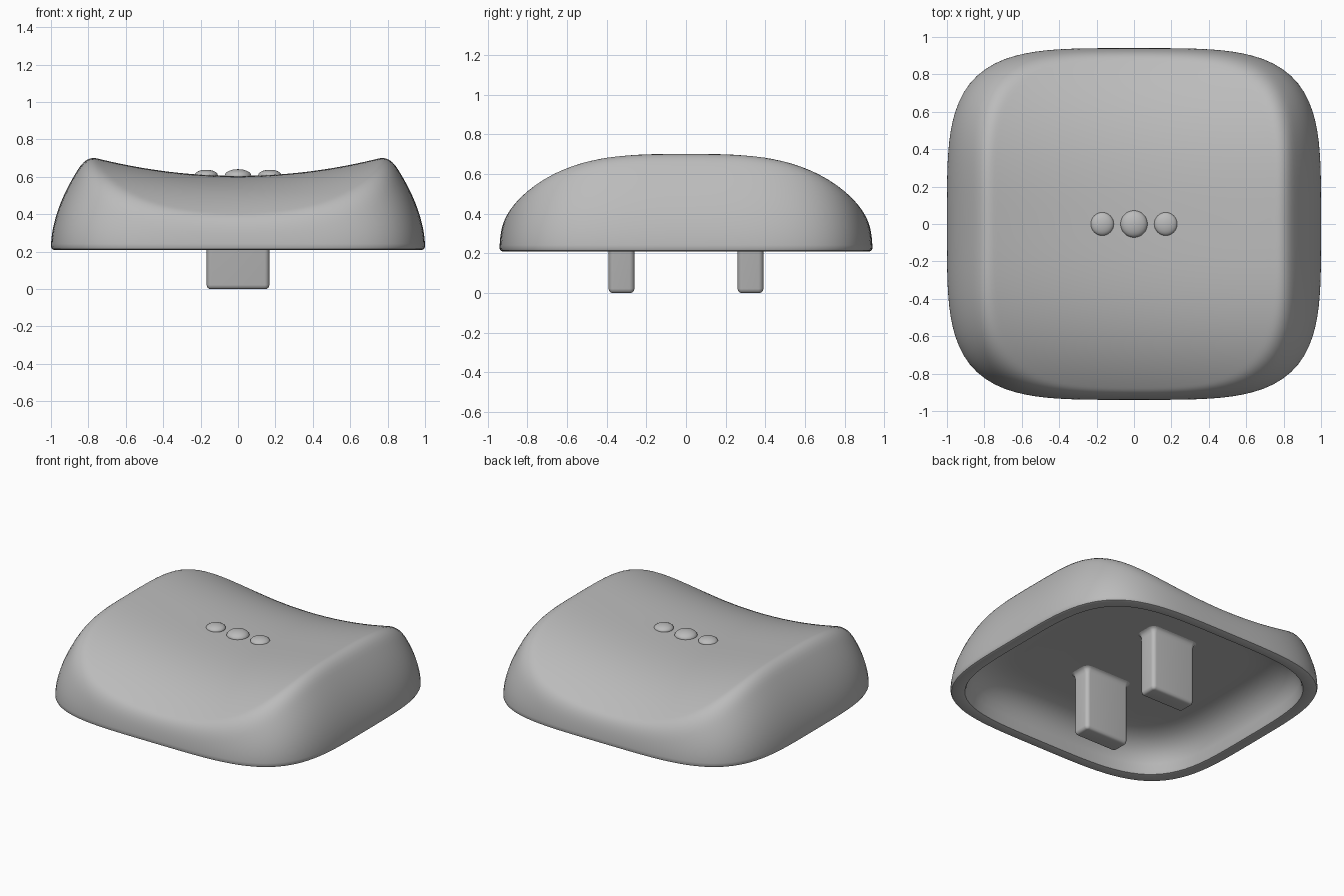
import bpy, bmesh, math

cube = bpy.data.objects.get("Cube")
if cube:
    bpy.data.objects.remove(cube, do_unlink=True)

GREY = (0.5, 0.5, 0.5, 1)
plastic = bpy.data.materials.new("grey_plastic")
plastic.use_nodes = True
plastic.diffuse_color = GREY
plastic.node_tree.nodes["Principled BSDF"].inputs["Base Color"].default_value = GREY


def finish(obj):
    if not obj.data.materials:
        obj.data.materials.append(plastic)
    bpy.ops.object.select_all(action="DESELECT")
    obj.select_set(True)
    bpy.context.view_layer.objects.active = obj
    bpy.ops.object.shade_smooth_by_angle(angle=math.radians(40))


def loft(name, rings):
    """Skin a list of equal-length point loops and cap both ends."""
    bm = bmesh.new()
    loops = [[bm.verts.new(p) for p in ring] for ring in rings]
    for a, b in zip(loops, loops[1:]):
        for i in range(len(a)):
            j = (i + 1) % len(a)
            bm.faces.new((a[i], a[j], b[j], b[i]))
    bm.faces.new(loops[0])
    bm.faces.new(loops[-1])
    bmesh.ops.recalc_face_normals(bm, faces=bm.faces)
    mesh = bpy.data.meshes.new(name)
    bm.to_mesh(mesh)
    bm.free()
    obj = bpy.data.objects.new(name, mesh)
    bpy.context.collection.objects.link(obj)
    finish(obj)
    return obj


# Rounded-square outline of the cap
SIDES, POWER, DEPTH = 128, 4, 0.94


def outline(s):
    for i in range(SIDES):
        a = math.tau * i / SIDES
        c, d = math.cos(a), math.sin(a)
        r = s / (abs(c) ** POWER + abs(d) ** POWER) ** (1 / POWER)
        yield r * c, DEPTH * r * d


def saddle(x, y):
    """Top: dished across the width, falling away to front and back."""
    return 0.605 + 0.165 * x * x - 0.15 * abs(y / 0.8) ** 3


def skin_height(s, x, y, blend=0.08):
    """Curved side wall blended softly into the saddle top."""
    wall = 0.225 + 1.2 * (1 - s) ** 0.55
    top = saddle(x, y)
    h = max(blend - abs(wall - top), 0)
    return min(wall, top) - h * h / (4 * blend)


# Shell: cavity ceiling, inner wall, rim, outer wall, then the top
cavity = [(0.62, 0.44), (0.68, 0.438), (0.74, 0.43), (0.80, 0.41), (0.85, 0.375),
          (0.885, 0.33), (0.905, 0.28), (0.915, 0.23), (0.922, 0.214), (0.935, 0.21)]
rim = [(0.985, 0.21), (0.995, 0.214)]
rings = [[(x, y, z) for x, y in outline(s)] for s, z in cavity + rim]
STEPS = 48
for k in range(STEPS):
    s = 1 - (k / STEPS) ** 2
    rings.append([(x, y, skin_height(s, x, y)) for x, y in outline(s)])
rings.append([(x, y, saddle(x, y)) for x, y in outline(0.01)])
loft("cap_shell", rings)


# Two mounting posts with rounded corners, flared where they meet the ceiling
def rounded_box_loop(cx, cy, hx, hy, r, z, steps=6):
    pts = []
    for q, (sx, sy) in enumerate([(1, 1), (-1, 1), (-1, -1), (1, -1)]):
        for i in range(steps + 1):
            a = math.pi / 2 * (q + i / steps)
            pts.append((cx + sx * (hx - r) + r * math.cos(a),
                        cy + sy * (hy - r) + r * math.sin(a), z))
    return pts


post_profile = [(-0.022, 0), (-0.013, 0.002), (-0.005, 0.008), (0, 0.022),
                (0, 0.405), (0.005, 0.425), (0.014, 0.437), (0.03, 0.443)]
for name, side in (("front_post", -1), ("back_post", 1)):
    loft(name, [rounded_box_loop(0, side * 0.325, 0.168 + o, 0.066 + o, 0.026 + o, z)
                for o, z in post_profile])

# Three low tactile bumps in the dish
for name, x, r, h in (("right_bump", -0.17, 0.062, 0.028),
                      ("centre_bump", 0, 0.072, 0.036),
                      ("left_bump", 0.17, 0.062, 0.028)):
    bpy.ops.mesh.primitive_uv_sphere_add(segments=32, ring_count=16, radius=1,
                                         location=(x, 0, saddle(x, 0)))
    bump = bpy.context.object
    bump.name = name
    bump.scale = (r, r, h)
    finish(bump)
